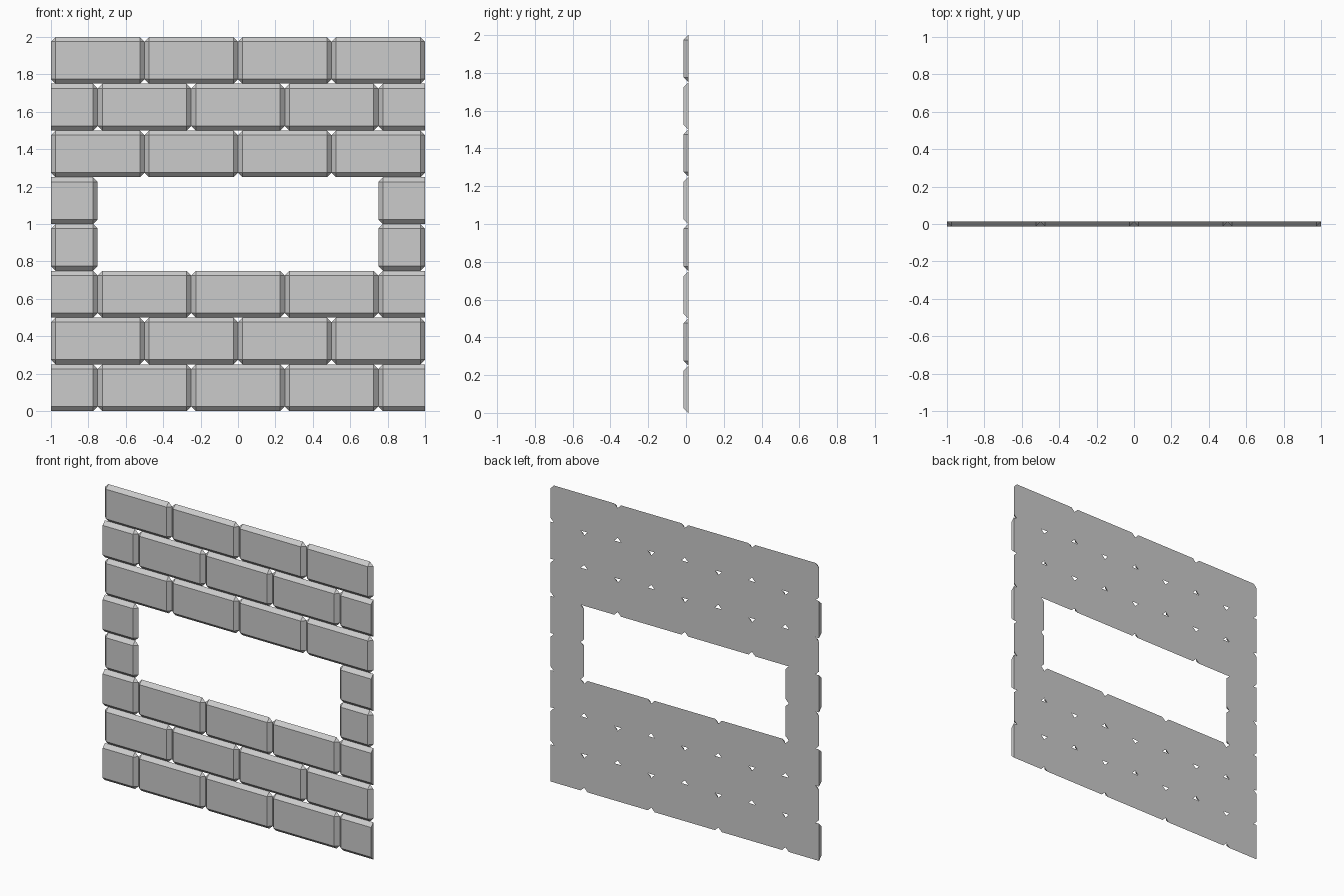
import bpy, bmesh, math

if "Cube" in bpy.data.objects:
    bpy.data.objects.remove(bpy.data.objects["Cube"])

B = 0.025            # bevel width, equal to wall thickness
FRONT, BACK = -0.0125, 0.0125
H = 0.25             # course height


def add_brick(name, x0, x1, z0, left=B, right=B):
    """Half-depth bevelled brick; left/right = 0 leaves that end sawn flat."""
    z1 = z0 + H
    pts = set()
    for x, z in ((x0 + left, z0 + B), (x1 - right, z0 + B),
                 (x0 + left, z1 - B), (x1 - right, z1 - B)):
        pts.add((x, FRONT, z))
    for z in (z0, z1):
        pts.update({(x0 + left, BACK, z), (x1 - right, BACK, z)})
    for z in (z0 + B, z1 - B):
        pts.update({(x0, BACK, z), (x1, BACK, z)})
    bm = bmesh.new()
    for p in sorted(pts):
        bm.verts.new(p)
    bmesh.ops.convex_hull(bm, input=bm.verts[:])
    bmesh.ops.dissolve_limit(bm, angle_limit=math.radians(1),
                             verts=bm.verts[:], edges=bm.edges[:])
    bmesh.ops.recalc_face_normals(bm, faces=bm.faces[:])
    mesh = bpy.data.meshes.new(name)
    bm.to_mesh(mesh)
    bm.free()
    bpy.context.collection.objects.link(bpy.data.objects.new(name, mesh))


# Courses of four whole bricks
for row in (1, 5, 7):
    for i in range(4):
        add_brick("whole_brick", -1 + i * 0.5, -0.5 + i * 0.5, row * H)

# Offset courses: three whole bricks between the sawn end bricks
for row in (0, 2, 6):
    for i in range(3):
        add_brick("whole_brick", -0.75 + i * 0.5, -0.25 + i * 0.5, row * H)

# Sawn end bricks, including the upper course beside the opening
for row in (0, 2, 4, 6):
    add_brick("end_brick_left", -1, -0.75, row * H, left=0)
    add_brick("end_brick_right", 0.75, 1, row * H, right=0)

# Short bricks, bevelled all round, in the lower course beside the opening
add_brick("short_brick_left", -1, -0.75, 3 * H)
add_brick("short_brick_right", 0.75, 1, 3 * H)
